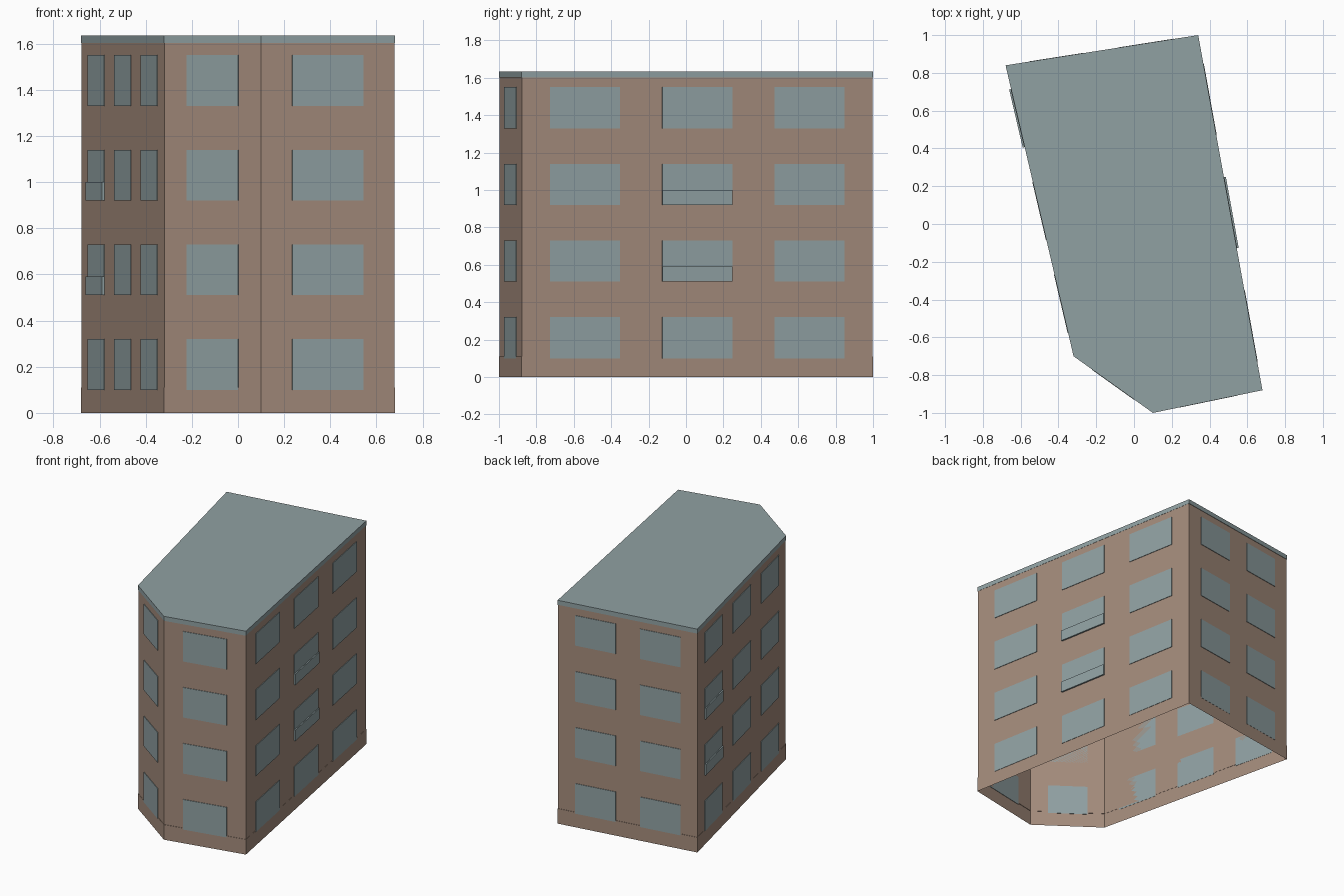
import bpy
import bmesh
from mathutils import Vector

cube = bpy.data.objects.get("Cube")
if cube:
    bpy.data.objects.remove(cube, do_unlink=True)


def make_material(name, rgb):
    mat = bpy.data.materials.new(name)
    mat.use_nodes = True
    mat.diffuse_color = (*rgb, 1)
    mat.node_tree.nodes["Principled BSDF"].inputs["Base Color"].default_value = (*rgb, 1)
    return mat


BROWN = make_material("warm_brown_wall", (0.37, 0.26, 0.20))
SLATE = make_material("slate_grey_glass", (0.28, 0.355, 0.365))

# Five-sided footprint, counter-clockwise, with the walls set in a hair
FOOTPRINT = [Vector(p) for p in
             [(0.10, -1.0), (0.68, -0.88), (0.34, 1.0), (-0.68, 0.84), (-0.32, -0.70)]]
INSET = 0.997
EAVES, TOP, PLINTH = 1.602, 1.635, 0.11
WINDOW_HEIGHT = 0.22
SILLS = [0.10 + 0.41 * floor for floor in range(4)]


def finish(name, bm, mat):
    bmesh.ops.recalc_face_normals(bm, faces=bm.faces)
    mesh = bpy.data.meshes.new(name)
    bm.to_mesh(mesh)
    bm.free()
    mesh.materials.append(mat)
    obj = bpy.data.objects.new(name, mesh)
    bpy.context.collection.objects.link(obj)
    return obj


def add_box(bm, p, q, t0, t1, z0, z1, depth):
    """Plate standing on the wall p-q between fractions t0 and t1."""
    run = q - p
    out = Vector((run.y, -run.x)).normalized() * depth
    a, b = p.lerp(q, t0), p.lerp(q, t1)
    corners = [a, b, b + out, a + out]
    low = [bm.verts.new((c.x, c.y, z0)) for c in corners]
    high = [bm.verts.new((c.x, c.y, z1)) for c in corners]
    bm.faces.new(low)
    bm.faces.new(high)
    for i in range(4):
        j = (i + 1) % 4
        bm.faces.new((low[i], low[j], high[j], high[i]))


# Walls: a hollow shell, open below, with a slightly wider plinth
bm = bmesh.new()
rings = []
for z, scale in [(0, 1), (PLINTH, 1), (PLINTH, INSET), (EAVES, INSET)]:
    rings.append([bm.verts.new((p.x * scale, p.y * scale, z)) for p in FOOTPRINT])
for lower, upper in zip(rings, rings[1:]):
    for i in range(len(lower)):
        j = (i + 1) % len(lower)
        bm.faces.new((lower[i], lower[j], upper[j], upper[i]))
finish("outer_walls", bm, BROWN)

# Flat roof slab
bm = bmesh.new()
base = bm.faces.new([bm.verts.new((p.x, p.y, EAVES)) for p in FOOTPRINT])
extruded = bmesh.ops.extrude_face_region(bm, geom=[base], use_keep_orig=True)
bmesh.ops.translate(bm, vec=(0, 0, TOP - EAVES),
                    verts=[v for v in extruded["geom"] if isinstance(v, bmesh.types.BMVert)])
finish("roof_slab", bm, SLATE)

# Window columns on each wall, as fractions along its length
ONE = [(0.233, 0.767)]
TWO = [(0.125, 0.415), (0.59, 0.88)]
THREE = [(0.08, 0.28), (0.40, 0.60), (0.72, 0.92)]
WALLS = [("front", ONE, None), ("left", THREE, 1), ("back", TWO, None),
         ("right", THREE, 0), ("corner", ONE, None)]

for i, (side, columns, balcony) in enumerate(WALLS):
    p = FOOTPRINT[i] * INSET
    q = FOOTPRINT[(i + 1) % len(FOOTPRINT)] * INSET
    bm = bmesh.new()
    for t0, t1 in columns:
        for sill in SILLS:
            add_box(bm, p, q, t0, t1, sill, sill + WINDOW_HEIGHT, 0.004)
    finish(side + "_windows", bm, SLATE)

    # Shallow glazed balcony fronts on the two middle floors
    if balcony is not None:
        bm = bmesh.new()
        for sill in SILLS[1:3]:
            add_box(bm, p, q, *columns[balcony], sill, sill + 0.08, 0.012)
        finish(side + "_balcony_fronts", bm, SLATE)
